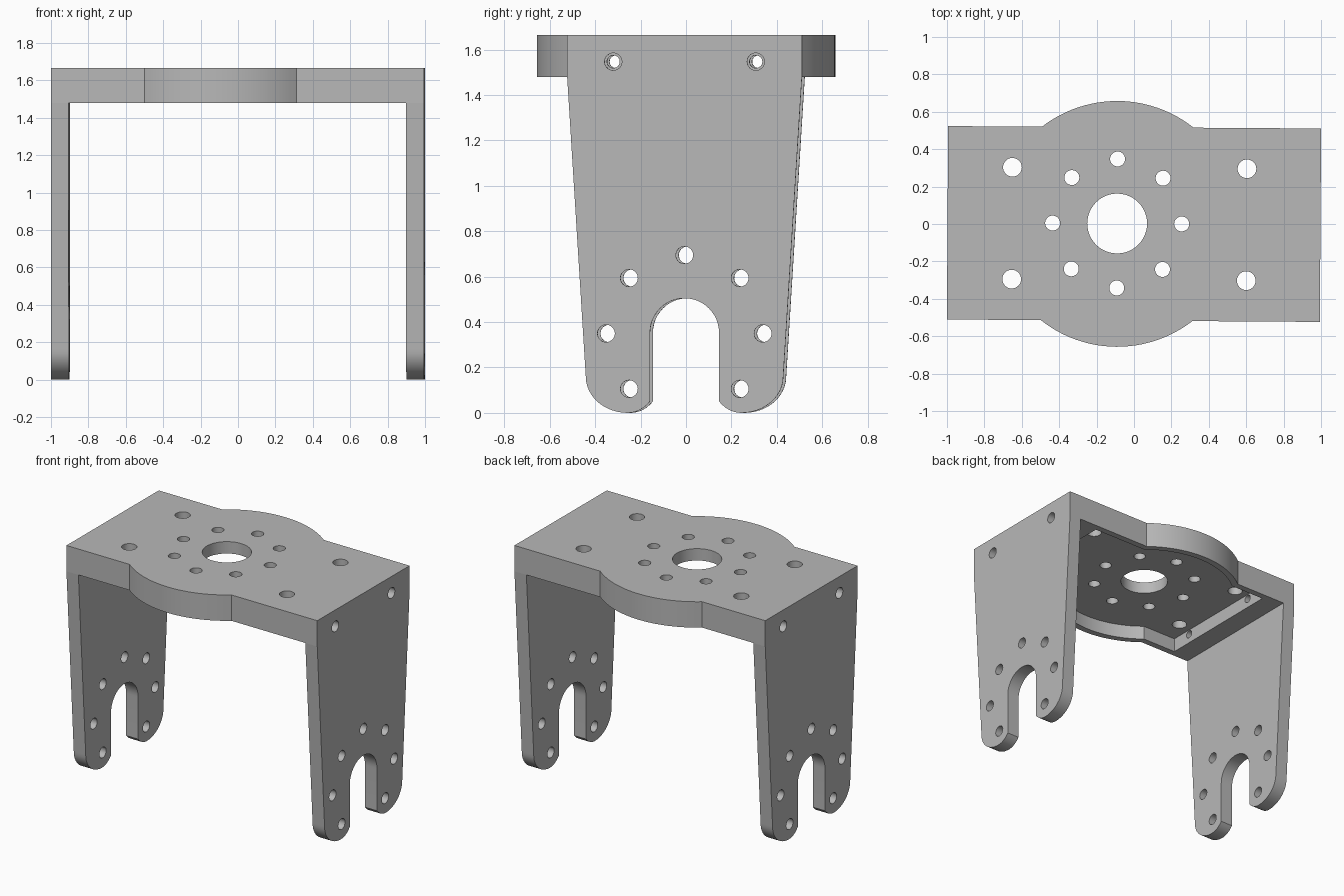
import bpy, bmesh
from math import pi, sin, cos, asin
from mathutils import Vector

cube = bpy.data.objects.get("Cube")
if cube:
    bpy.data.objects.remove(cube)

metal = bpy.data.materials.new("plain_grey")
metal.use_nodes = True
GREY = (0.48, 0.48, 0.48, 1)
metal.diffuse_color = GREY
metal.node_tree.nodes["Principled BSDF"].inputs["Base Color"].default_value = GREY

TOP, SEAM, FLOOR = 1.665, 1.48, 1.58   # plate top, plate underside, recess ceiling
END = 0.997                            # half length of the bracket
LEG_IN = 0.902                         # inner face of each leg
HUB = -0.09                            # x of the round bulge centre


def arc(cu, cv, ru, rv, a0, a1, n):
    """Points on an elliptical arc."""
    steps = [a0 + (a1 - a0) * i / n for i in range(n + 1)]
    return [(cu + ru * cos(a), cv + rv * sin(a)) for a in steps]


def circle(cu, cv, r, n=32):
    return arc(cu, cv, r, r, 0, 2 * pi, n)[:-1]


def prism(bm, pts, lo, hi, axis):
    """Extrude a flat outline along z, or along x for outlines in (y, z)."""
    def place(p, d):
        return Vector((p[0], p[1], d)) if axis == "z" else Vector((d, p[0], p[1]))
    face = bm.faces.new([bm.verts.new(place(p, lo)) for p in pts])
    out = bmesh.ops.extrude_face_region(bm, geom=[face])
    verts = [g for g in out["geom"] if isinstance(g, bmesh.types.BMVert)]
    bmesh.ops.translate(bm, verts=verts, vec=place((0, 0), hi - lo))


def solid(name, prisms):
    bm = bmesh.new()
    for p in prisms:
        prism(bm, *p)
    bmesh.ops.recalc_face_normals(bm, faces=bm.faces[:])
    mesh = bpy.data.meshes.new(name)
    bm.to_mesh(mesh)
    bm.free()
    mesh.materials.append(metal)
    obj = bpy.data.objects.new(name, mesh)
    bpy.context.collection.objects.link(obj)
    return obj


def activate(obj):
    bpy.ops.object.select_all(action="DESELECT")
    obj.select_set(True)
    bpy.context.view_layer.objects.active = obj


def cut(obj, prisms):
    cutter = solid("cutter", prisms)
    cutter.hide_render = True
    mod = obj.modifiers.new("cut", "BOOLEAN")
    mod.operation, mod.solver, mod.object = "DIFFERENCE", "EXACT", cutter
    activate(obj)
    bpy.ops.object.modifier_apply(modifier=mod.name)
    bpy.data.objects.remove(cutter)


def finish(obj):
    activate(obj)
    bpy.ops.object.shade_smooth_by_angle(angle=pi / 6)
    obj.rotation_euler.z = -0.0065     # the whole bracket sits very slightly turned


def plate_outline(x0, x1, half_w, radius):
    """Rectangle with a round bulge on both long sides."""
    a = asin(half_w / radius)
    back = arc(HUB, 0, radius, radius, a, pi - a, 24)
    front = arc(HUB, 0, radius, radius, pi + a, 2 * pi - a, 24)
    return ([(x1, half_w)] + back + [(x0, half_w), (x0, -half_w)]
            + front + [(x1, -half_w)])


# Top plate, hollow underneath
plate = solid("top_plate", [(plate_outline(-END, END, 0.517, 0.657), SEAM, TOP, "z")])
cut(plate, [(plate_outline(-0.75, 0.73, 0.472, 0.612), SEAM - 0.1, FLOOR, "z")])

# Hub hole, ring of small holes, four corner holes and end screw holes
holes = [(circle(HUB, 0.002, 0.16, 48), SEAM, TOP + 0.1, "z")]
for i in range(8):
    a = i * pi / 4
    holes.append((circle(HUB + 0.345 * cos(a), 0.002 + 0.345 * sin(a), 0.04),
                  FLOOR - 0.05, TOP + 0.1, "z"))
wide = []
for sx in (-1, 1):
    for sy in (-1, 1):
        holes.append((circle(-0.025 + sx * 0.627, sy * 0.299, 0.05),
                      FLOOR - 0.05, TOP + 0.1, "z"))
        screw = sy * 0.314, 1.547
        holes.append((circle(*screw, 0.028), *sorted((sx * 0.71, sx * 1.1)), "x"))
        wide.append((circle(*screw, 0.038), *sorted((sx * LEG_IN, sx * 1.1)), "x"))
cut(plate, holes)
cut(plate, wide)
finish(plate)

# Legs: tapered panel with two rounded feet and an arched slot
slot = 0.152
inner_a = -pi + 0.752
foot = ([(0.517, SEAM)]
        + arc(0.25, 0.16, 0.185, 0.16, 0, -pi / 2, 12)
        + arc(0.25, 0.16, 0.134, 0.16, -pi / 2, inner_a, 6)[1:])
arch = arc(0, 0.353, slot, slot, 0, pi, 24)
leg_outline = foot + arch + [(-y, z) for y, z in reversed(foot)]

for name, sx in (("left_leg", 1), ("right_leg", -1)):
    leg = solid(name, [(leg_outline, *sorted((sx * LEG_IN, sx * END)), "x")])
    bolt_holes = []
    for i in range(-1, 6):
        a = i * pi / 4
        bolt_holes.append((circle(0.345 * cos(a), 0.35 + 0.345 * sin(a), 0.038),
                           *sorted((sx * 0.8, sx * 1.1)), "x"))
    cut(leg, bolt_holes)
    finish(leg)
